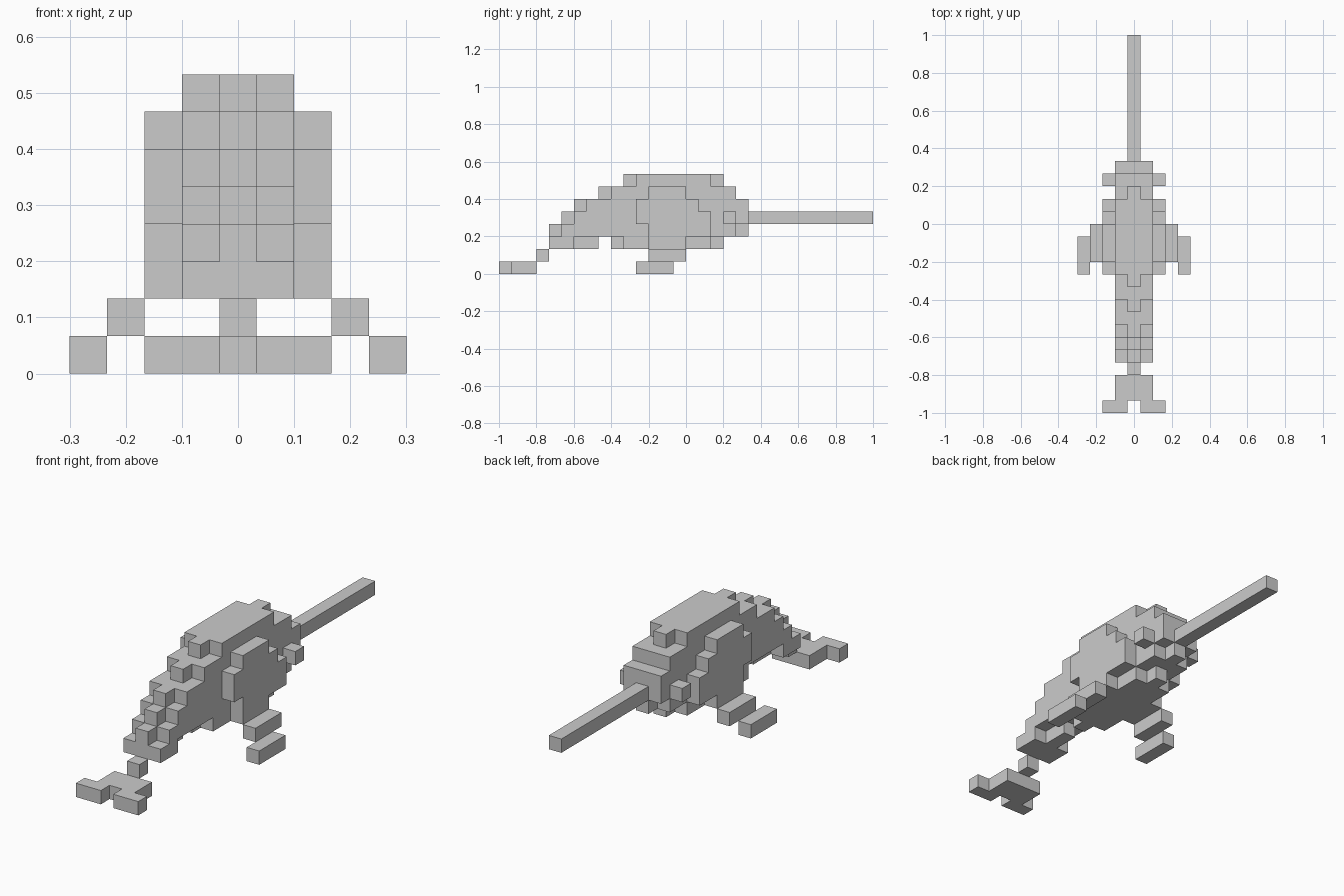
import bpy, bmesh
from mathutils import Vector

if "Cube" in bpy.data.objects:
    bpy.data.objects.remove(bpy.data.objects["Cube"])

U = 1 / 15  # edge length of one block


def blocks(name, boxes):
    """Skin of block boxes (x0, x1, y0, y1, z0, z1); x counts columns from the centre, mirrored."""
    cells = set()
    for x0, x1, y0, y1, z0, z1 in boxes:
        for x in range(x0, x1 + 1):
            for y in range(y0, y1):
                for z in range(z0, z1):
                    cells |= {(x, y, z), (-x, y, z)}
    bm = bmesh.new()
    for c in cells:
        centre = Vector((c[0], c[1] + 0.5, c[2] + 0.5))
        for axis in range(3):
            for s in (-1, 1):
                n = [0, 0, 0]
                n[axis] = s
                if tuple(a + b for a, b in zip(c, n)) in cells:
                    continue
                n = Vector(n)
                u = Vector([float(i == (axis + 1) % 3) for i in range(3)])
                v = n.cross(u)
                corners = [(-1, -1), (1, -1), (1, 1), (-1, 1)]
                bm.faces.new([bm.verts.new((centre + (n + a * u + b * v) / 2) * U)
                              for a, b in corners])
    bmesh.ops.remove_doubles(bm, verts=bm.verts, dist=0.001)
    bmesh.ops.dissolve_limit(bm, angle_limit=0.01, verts=bm.verts, edges=bm.edges)
    mesh = bpy.data.meshes.new(name)
    bm.to_mesh(mesh)
    bm.free()
    obj = bpy.data.objects.new(name, mesh)
    bpy.context.collection.objects.link(obj)
    return obj


# Body: layers from belly to back; the spine column sticks out past the flanks
layers = [  # z, flank start, flank end, spine start, spine end
    (2, -11, -9, -11, -7),
    (2, -5, 2, -6, 3),
    (3, -10, 4, -11, 5),
    (4, -9, 5, -10, 5),
    (5, -8, 5, -9, 5),
    (6, -6, 4, -7, 4),
    (7, -4, 2, -5, 3),
]
body = []
for z, f0, f1, s0, s1 in layers:
    body += [(0, 1, f0, f1, z, z + 1), (0, 0, s0, s1, z, z + 1)]

# Rounded bulge on each flank
for z, y0, y1 in [(2, -3, 0), (3, -3, 2), (4, -4, 2), (5, -4, 1), (6, -3, 0)]:
    body.append((2, 2, y0, y1, z, z + 1))
blocks("body", body)

# Tusk, eyes and flippers
blocks("tusk", [(0, 0, 5, 15, 4, 5)])
blocks("eyes", [(2, 2, 3, 4, 4, 5)])
blocks("flippers", [(3, 3, -3, 0, 1, 2), (4, 4, -4, -1, 0, 1)])

# Tail stem and forked fluke
blocks("tail_stem", [(0, 0, -12, -11, 1, 2)])
blocks("tail_fluke", [(0, 1, -14, -12, 0, 1), (1, 2, -15, -14, 0, 1)])
